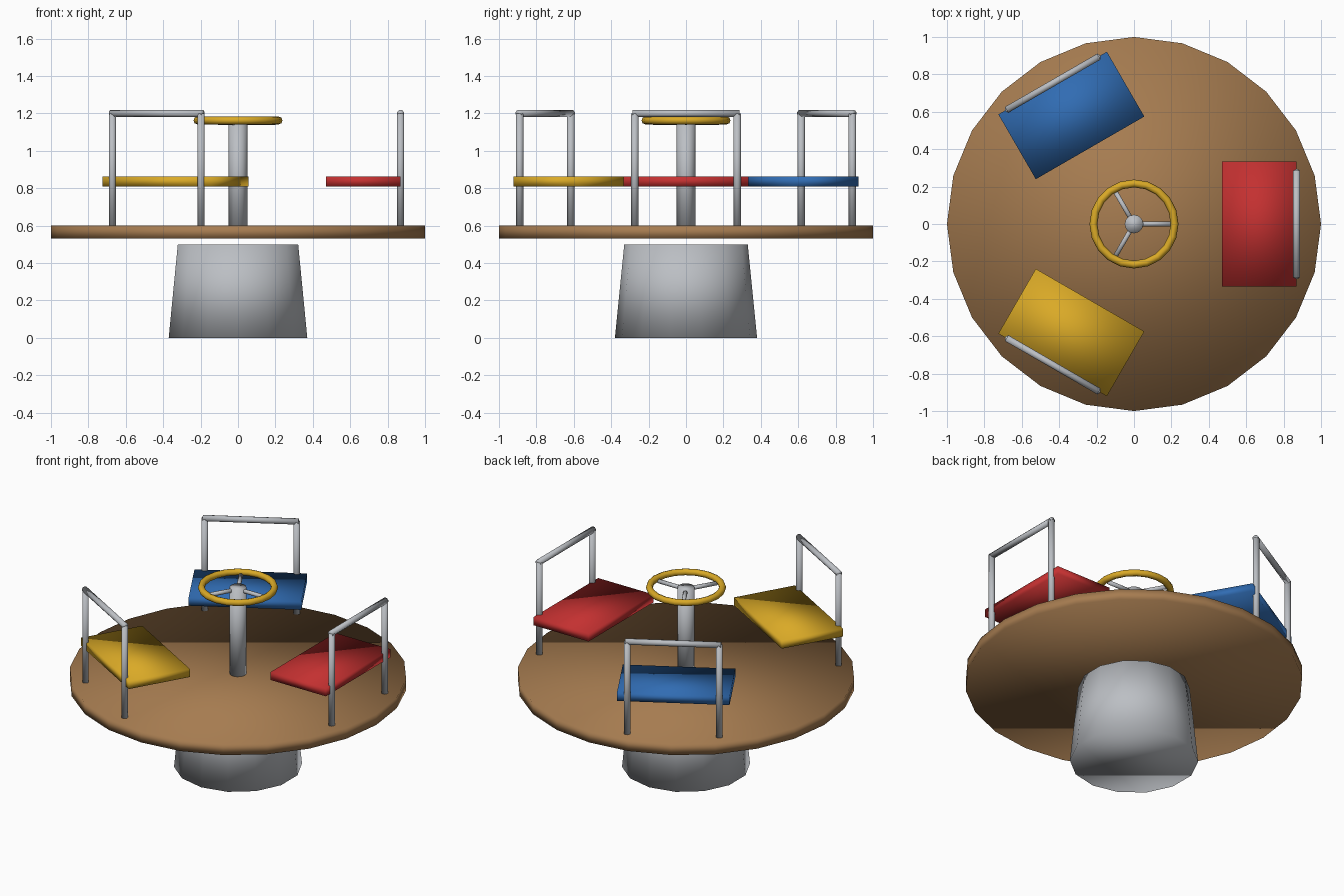
import bpy
from math import pi, cos, sin
from mathutils import Matrix, Vector

cube = bpy.data.objects.get("Cube")
if cube:
    bpy.data.objects.remove(cube, do_unlink=True)


def material(name, rgb):
    mat = bpy.data.materials.new(name)
    mat.use_nodes = True
    colour = (*rgb, 1)
    mat.diffuse_color = colour
    mat.node_tree.nodes["Principled BSDF"].inputs["Base Color"].default_value = colour
    return mat


wood = material("brown wood", (0.38, 0.20, 0.08))
metal = material("grey metal", (0.50, 0.52, 0.55))
red = material("red paint", (0.55, 0.03, 0.03))
blue = material("blue paint", (0.03, 0.15, 0.45))
yellow = material("yellow paint", (0.70, 0.40, 0.02))


def finish(name, mat):
    """Name the active object, colour it and shade it smooth all over."""
    obj = bpy.context.object
    obj.name = name
    obj.data.materials.append(mat)
    bpy.ops.object.shade_smooth()
    return obj


def drum(name, mat, sides, r_bottom, r_top, z_bottom, z_top):
    bpy.ops.mesh.primitive_cone_add(
        vertices=sides, radius1=r_bottom, radius2=r_top, depth=z_top - z_bottom,
        location=(0, 0, (z_bottom + z_top) / 2))
    return finish(name, mat)


def rod(name, start, end, radius):
    start, end = Vector(start), Vector(end)
    axis = end - start
    bpy.ops.mesh.primitive_cylinder_add(
        vertices=10, radius=radius, depth=axis.length, location=(start + end) / 2,
        rotation=axis.to_track_quat('Z', 'Y').to_euler())
    return finish(name, metal)


# Base, turntable and centre post
drum("base", metal, 14, 0.38, 0.33, 0, 0.5)
drum("platform", wood, 24, 1, 1, 0.53, 0.6)
drum("centre_post", metal, 12, 0.05, 0.05, 0.58, 1.165)

# Hand wheel
bpy.ops.mesh.primitive_torus_add(
    major_segments=20, minor_segments=8, major_radius=0.217, minor_radius=0.021,
    location=(0, 0, 1.162))
finish("wheel_rim", yellow)

# Three spokes, seats and hand rails around the centre
for label, paint, turn in (("red", red, 0), ("blue", blue, 1), ("yellow", yellow, 2)):
    angle = turn * 2 * pi / 3
    spin = Matrix.Rotation(angle, 4, 'Z')

    rod(label + "_spoke", (0, 0, 1.15), (0.2 * cos(angle), 0.2 * sin(angle), 1.15), 0.013)

    bpy.ops.mesh.primitive_cube_add(size=1)
    seat = finish(label + "_seat", paint)
    seat.data.transform(Matrix.Diagonal((0.4, 0.67, 0.052, 1)))
    seat.matrix_world = spin @ Matrix.Translation((0.67, 0, 0.836))

    for side, y in (("right", -0.274), ("left", 0.274)):
        rod(f"{label}_rail_post_{side}",
            spin @ Vector((0.869, y, 0.59)), spin @ Vector((0.869, y, 1.2)), 0.02)
    rod(label + "_rail_bar",
        spin @ Vector((0.869, -0.285, 1.2)), spin @ Vector((0.869, 0.285, 1.2)), 0.019)
